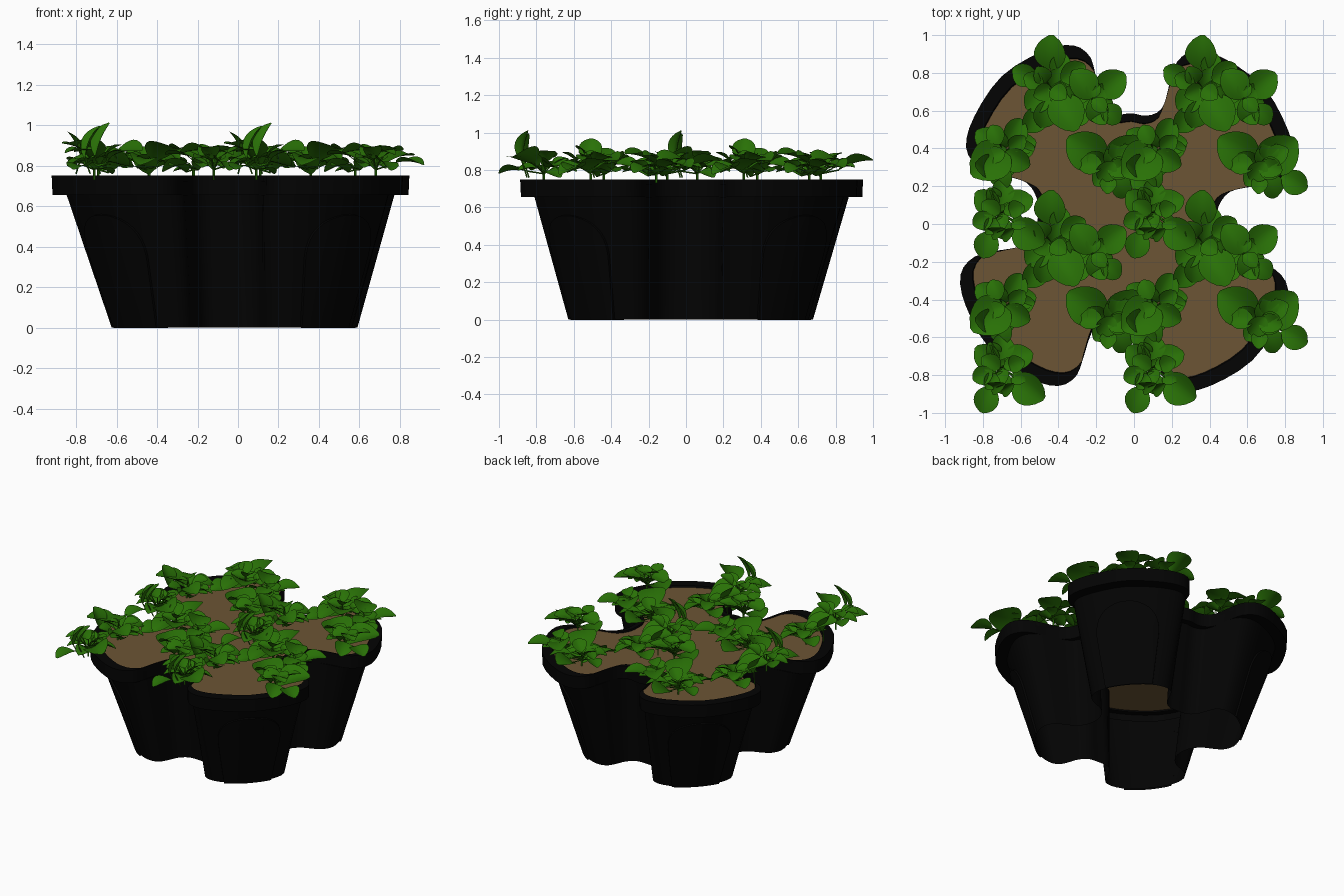
import bpy, math, random
from mathutils import Vector, Matrix

if "Cube" in bpy.data.objects:
    bpy.data.objects.remove(bpy.data.objects["Cube"])

CX, CY = -0.037, 0.03          # pot centre


def material(name, rgb):
    m = bpy.data.materials.new(name)
    m.diffuse_color = (*rgb, 1)
    m.use_nodes = True
    m.node_tree.nodes["Principled BSDF"].inputs["Base Color"].default_value = m.diffuse_color
    return m


BLACK = material("black_plastic", (0.001, 0.001, 0.001))
SOIL = material("soil_brown", (0.15, 0.09, 0.035))
GREEN = material("leaf_green", (0.022, 0.165, 0.002))


def make(name, verts, faces, mat, angle=40):
    me = bpy.data.meshes.new(name)
    me.from_pydata([tuple(v) for v in verts], [], faces)
    me.materials.append(mat)
    ob = bpy.data.objects.new(name, me)
    bpy.context.collection.objects.link(ob)
    bpy.ops.object.select_all(action='DESELECT')
    bpy.context.view_layer.objects.active = ob
    ob.select_set(True)
    bpy.ops.object.shade_smooth_by_angle(angle=math.radians(angle))
    return ob


# Four-lobed outline: one eighth, mirrored over the diagonal and turned four times,
# then stretched in y (a little more at the front and back notches) and turned slightly
SUB = 3
TURN = Matrix.Rotation(math.radians(-2.5), 2)


def clover(octant, stretch):
    quad = octant + [(y, x) for x, y in octant[-2:0:-1]]
    pts = []
    for k in range(4):
        c, s = round(math.cos(k * math.pi / 2)), round(math.sin(k * math.pi / 2))
        for x, y in quad:
            px, py = c * x - s * y, s * x + c * y
            pts.append(TURN @ Vector((px, py * (stretch + .14 * max(0, 1 - abs(px) / .25)))))
    out, n = [], len(pts)
    for i in range(n):
        a, b, c, d = (pts[(i + j) % n] for j in (-1, 0, 1, 2))
        for s in range(SUB):
            t = s / SUB
            out.append(0.5 * (2 * b + (c - a) * t + (2 * a - 5 * b + 4 * c - d) * t * t
                              + (3 * b - a - 3 * c + d) * t ** 3))
    return out


TOP = clover([(.465, 0), (.475, .08), (.53, .155), (.66, .195), (.785, .225), (.855, .32), (.82, .475), (.685, .685)], 1.04)
BOT = clover([(.36, 0), (.38, .08), (.435, .135), (.505, .165), (.565, .2), (.595, .27), (.565, .37), (.48, .48)], 1.08)
BOT = [p + Vector((.02, -.005)) for p in BOT]
N = len(TOP)
WALL_TOP = 0.655


def ring(profile, scale, z):
    return [Vector((CX + p.x * scale, CY + p.y * scale, z)) for p in profile]


def wall(f, z):
    """Point on the wall at outline position f and height z."""
    i, t = math.floor(f), f - math.floor(f)
    top = TOP[i % N].lerp(TOP[(i + 1) % N], t) * 0.93
    bot = BOT[i % N].lerp(BOT[(i + 1) % N], t)
    p = bot.lerp(top, z / WALL_TOP)
    return Vector((CX + p.x, CY + p.y, z))


# Pot: open-bottomed tapered wall with an overhanging rim
rings = [ring(BOT, 1, 0), ring(TOP, .93, WALL_TOP), ring(TOP, 1.01, WALL_TOP),
         ring(TOP, 1.015, .75), ring(TOP, .94, .75), ring(TOP, .925, .72)]
faces = [(r * N + i, r * N + (i + 1) % N, (r + 1) * N + (i + 1) % N, (r + 1) * N + i)
         for r in range(len(rings) - 1) for i in range(N)]
make("pot", [v for r in rings for v in r], faces, BLACK)

# Soil surface
make("soil", ring(TOP, .935, .738), [tuple(range(N))], SOIL)

# Raised arched panels on the outer face of each lobe
ROWS, COLS = 16, 12
for q in range(4):
    mid = (7 + 14 * q) * SUB
    ang = math.radians(45 + 90 * q)
    out = Vector((math.cos(ang), math.sin(ang), -.25))
    verts = []
    for r in range(ROWS + 1):
        t = math.sin(r / ROWS * math.pi / 2)
        half = 3.5 * (1 if t < .6 else math.sqrt(max(0, 1 - ((t - .6) / .4) ** 2)))
        for c in range(COLS + 1):
            s = max(-1, min(1, (c - COLS / 2) / (COLS / 2 - 1)))
            edge = c in (0, COLS) or r == ROWS
            verts.append(wall(mid + s * half, .56 * t) + out * (0 if edge else .012))
    w = COLS + 1
    make(f"arched_panel_{q + 1}", verts,
         [(r * w + c, r * w + c + 1, (r + 1) * w + c + 1, (r + 1) * w + c)
          for r in range(ROWS) for c in range(COLS)], BLACK, 25)


# Leaf: rounded cupped blade around its centre, heading away from the sprig
def add_leaf(verts, faces, centre, heading, pitch, length, wide=.45):
    fwd = Vector((math.cos(heading) * math.cos(pitch), math.sin(heading) * math.cos(pitch), math.sin(pitch)))
    side = Vector((-math.sin(heading), math.cos(heading), 0))
    roll = random.uniform(-.35, .35)
    up = fwd.cross(side)
    side, up = side * math.cos(roll) + up * math.sin(roll), up * math.cos(roll) - side * math.sin(roll)
    base, nu, nv = len(verts), 9, 6
    for i in range(nu + 1):
        u = i / nu
        shape = max(.03, math.sin(math.pi * u)) ** .55
        for j in range(nv + 1):
            v = j / nv * 2 - 1
            lift = length * (.16 * (abs(v) * shape) ** 1.5 - .3 * (u - .45) ** 2)
            verts.append(centre + fwd * (u - .5) * length + side * v * wide * length * shape + up * lift)
    w = nv + 1
    faces += [(base + i * w + j, base + (i + 1) * w + j, base + (i + 1) * w + j + 1, base + i * w + j + 1)
              for i in range(nu) for j in range(nv)]
    return centre - fwd * length * .5 - up * length * .06


# Stem: thin square tube between two points
def add_stem(verts, faces, a, b, r=.004):
    d = (b - a).normalized()
    x = d.cross(Vector((.3, .9, .2))).normalized()
    y = d.cross(x)
    k = len(verts)
    for p in (a, b):
        verts += [p + x * r, p + y * r, p - x * r, p - y * r]
    faces += [(k + i, k + (i + 1) % 4, k + 4 + (i + 1) % 4, k + 4 + i) for i in range(4)]


# Sprigs of one plant group: crown (x, y), then leaves (x, y, z, length)
SPRIGS = {
    (.36, .72): [(.36, .905, .84, .19), (.22, .79, .83, .14), (.44, .59, .87, .22), (.48, .80, .83, .15),
                 (.29, .66, .83, .16), (.27, .55, .80, .15), (.33, .58, .83, .15), (.41, .84, .82, .13)],
    (.58, .66): [(.53, .74, .86, .18), (.68, .74, .83, .18), (.60, .60, .82, .14), (.68, .58, .81, .13),
                 (.49, .68, .80, .14)],
    (.68, .31): [(.55, .39, .85, .24), (.76, .37, .84, .25), (.85, .22, .82, .15), (.73, .20, .81, .14),
                 (.63, .25, .84, .12)],
    (.11, .38): [(.04, .33, .88, .25), (.17, .49, .83, .15), (.18, .34, .84, .15), (.10, .25, .81, .14),
                 (.02, .45, .81, .14), (.22, .42, .81, .13)],
    (.09, .06): [(.02, .12, .83, .15), (.19, .11, .82, .16), (.01, .02, .82, .12), (.02, -.11, .80, .15),
                 (.24, -.05, .87, .20), (.10, -.02, .81, .12), (.10, .17, .82, .14)],
}

group = 0
for dx in (0, -.8):
    for dy in (0, -.82):
        verts, faces = [], []
        random.seed(4)
        for (sx, sy), leaves in SPRIGS.items():
            crown = Vector((sx + dx, sy + dy, .78))
            add_stem(verts, faces, crown - Vector((0, 0, .05)), crown, .007)
            # small inner leaves filling each sprig
            for k in range(9):
                a = k * 2.4 + random.uniform(-.4, .4)
                d = random.uniform(.04, .115)
                c = crown + Vector((math.cos(a) * d, math.sin(a) * d, random.uniform(0, .1)))
                root = add_leaf(verts, faces, c, a, random.uniform(-.2, .7), random.uniform(.09, .13))
                add_stem(verts, faces, crown, root)
            for x, y, z, length in leaves:
                pitch = (z - .83) * 6 + random.uniform(-.2, .25)
                root = add_leaf(verts, faces, Vector((x + dx, y + dy, z)),
                                math.atan2(y - sy, x - sx), pitch, length)
                add_stem(verts, faces, crown, root)
        # upright young leaves: x, y, z, heading, length, width
        for x, y, z, h, ln, wd in ((.12, -.05, .935, .4, .18, .2), (.07, -.04, .92, .2, .18, .2),
                                   (.0, .31, .905, 3.0, .15, .42)):
            root = add_leaf(verts, faces, Vector((x + dx, y + dy, z)), h, 1.15, ln, wd)
            add_stem(verts, faces, Vector((x + dx, y + dy + .02, .76)), root)
        group += 1
        make(f"plant_group_{group}", verts, faces, GREEN, 60)
